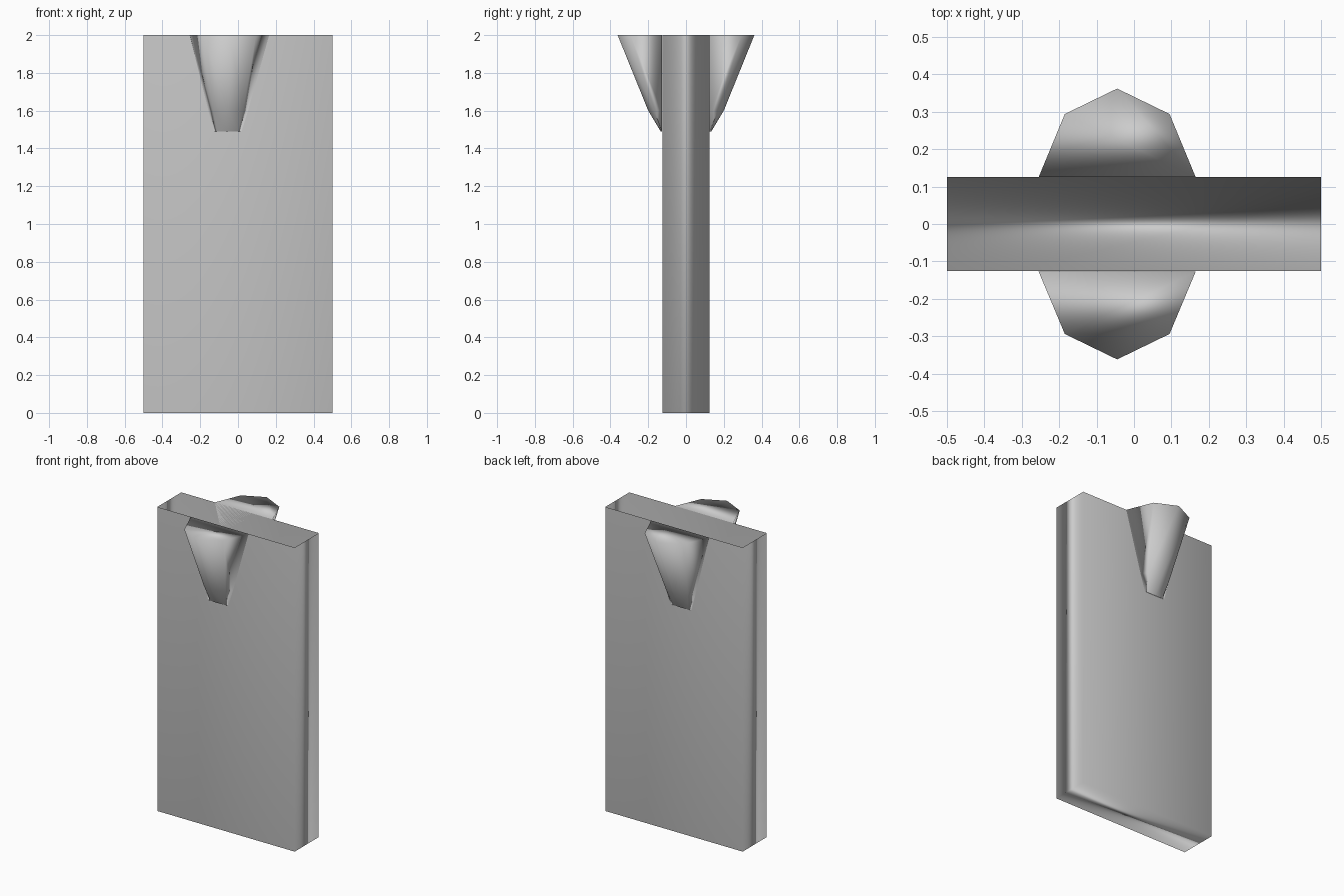
import bpy, bmesh
from mathutils import Vector

if "Cube" in bpy.data.objects:
    bpy.data.objects.remove(bpy.data.objects["Cube"])


# smooth shading with normals weighted by face area
def finish(bm, name):
    bmesh.ops.recalc_face_normals(bm, faces=bm.faces[:])
    mesh = bpy.data.meshes.new(name)
    bm.to_mesh(mesh)
    bm.free()
    normals = [Vector() for _ in mesh.vertices]
    for p in mesh.polygons:
        p.use_smooth = True
        for i in p.vertices:
            normals[i] += p.normal * p.area
    mesh.normals_split_custom_set_from_vertices([v.normalized() for v in normals])
    obj = bpy.data.objects.new(name, mesh)
    bpy.context.collection.objects.link(obj)
    return obj


# hollow slab body, open at the top
bm = bmesh.new()
bmesh.ops.create_cube(bm, size=1)
for v in bm.verts:
    v.co = Vector((v.co.x, v.co.y * 0.25, v.co.z * 2 + 1))
top = [f for f in bm.faces if f.normal.z > 0.9]
bmesh.ops.delete(bm, geom=top, context='FACES_ONLY')
finish(bm, "slab_body")


# tapered half-round corbel: closed solid sitting against the slab wall
# each level: z, centre x, half width at the wall, shoulder x and y, tip y
LEVELS = ((2.0, -0.045, 0.21, 0.14, 0.294, 0.362),
          (1.6, -0.052, 0.105, 0.08, 0.168, 0.2),
          (1.49, -0.055, 0.075, 0.055, 0.131, 0.134))


def corbel(name, side, wall):
    bm = bmesh.new()
    rings = []
    for z, cx, w, sx, sy, tip in LEVELS:
        outline = ((-w, wall), (-sx, sy), (0, tip), (sx, sy), (w, wall))
        rings.append([bm.verts.new((cx + x, side * y, z)) for x, y in outline])
    for a, b in zip(rings, rings[1:]):
        for i in range(4):
            bm.faces.new((a[i], a[i + 1], b[i + 1], b[i]))
    bm.faces.new(rings[0])
    bm.faces.new(rings[-1])
    # wall side
    bm.faces.new([r[0] for r in rings] + [r[-1] for r in reversed(rings)])
    finish(bm, name)


corbel("front_corbel", -1, 0.127)
corbel("back_corbel", 1, 0.125)
